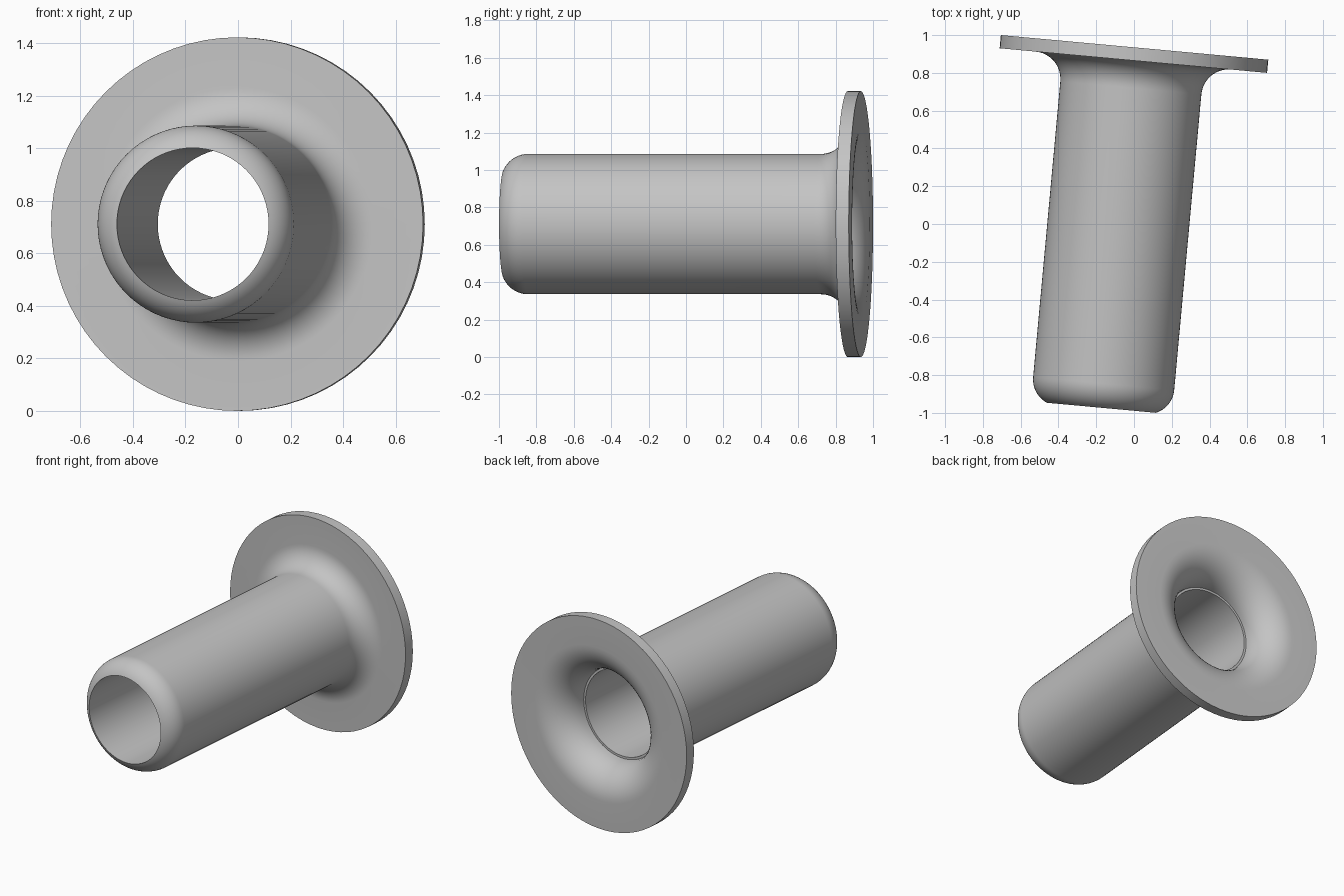
import bpy, bmesh
from math import radians, sin, cos, acos, degrees
from mathutils import Matrix, Vector

cube = bpy.data.objects.get("Cube")
if cube:
    bpy.data.objects.remove(cube)

LENGTH = 1.916        # along the axis, nose to flange back
FLANGE_R = 0.711
FLANGE_T = 0.07
TUBE_R = 0.375
BORE_R = 0.29
NOSE = 0.14           # rounding at the open nose
FILLET = 0.145        # bend between tube and flange
STEPS = 12
SEGMENTS = 72


def arc(centre_r, centre_s, radius, start, end):
    """Arc points as (radius, distance along axis), angles in degrees."""
    points = []
    for i in range(STEPS + 1):
        a = radians(start + (end - start) * i / STEPS)
        points.append((centre_r + radius * cos(a), centre_s + radius * sin(a)))
    return points


# Cross-section: nose, fillet, flange rim, flared mouth, bore
nose_r = TUBE_R - NOSE
cut = degrees(acos((BORE_R - nose_r) / NOSE))
nose_s = NOSE * sin(radians(cut))
bend_r = TUBE_R + FILLET
bend_s = LENGTH - FLANGE_T - FILLET
profile = arc(nose_r, nose_s, NOSE, -cut, 0)
profile += arc(bend_r, bend_s, FILLET, 180, 90)
profile += [(FLANGE_R, LENGTH - FLANGE_T), (FLANGE_R, LENGTH)]
profile += arc(bend_r, bend_s, FILLET + FLANGE_T, 90, 180)
profile += [(BORE_R, bend_s)]

# Revolve the cross-section around the axis
bm = bmesh.new()
verts = [bm.verts.new((r, s, 0)) for r, s in profile]
edges = [bm.edges.new((v, verts[(i + 1) % len(verts)])) for i, v in enumerate(verts)]
bmesh.ops.spin(bm, geom=verts + edges, cent=(0, 0, 0), axis=(0, 1, 0),
               angle=radians(360), steps=SEGMENTS, use_duplicate=False)
bmesh.ops.remove_doubles(bm, verts=bm.verts, dist=0.0005)
bmesh.ops.recalc_face_normals(bm, faces=bm.faces)

# Tilt the axis and place the flange at the back
tilt = Matrix.Rotation(radians(-5.25), 4, 'Z')
place = Matrix.Translation(Vector((0.003, 0.935, FLANGE_R)))
bm.transform(place @ tilt @ Matrix.Translation(Vector((0, -LENGTH, 0))))

mesh = bpy.data.meshes.new("flanged_tube")
bm.to_mesh(mesh)
bm.free()
tube = bpy.data.objects.new("flanged_tube", mesh)
bpy.context.collection.objects.link(tube)

# Plain grey
grey = bpy.data.materials.new("grey")
grey.use_nodes = True
colour = (0.55, 0.55, 0.55, 1)
grey.diffuse_color = colour
grey.node_tree.nodes["Principled BSDF"].inputs["Base Color"].default_value = colour
mesh.materials.append(grey)

bpy.ops.object.select_all(action='DESELECT')
tube.select_set(True)
bpy.context.view_layer.objects.active = tube
bpy.ops.object.shade_smooth_by_angle(angle=radians(30))
